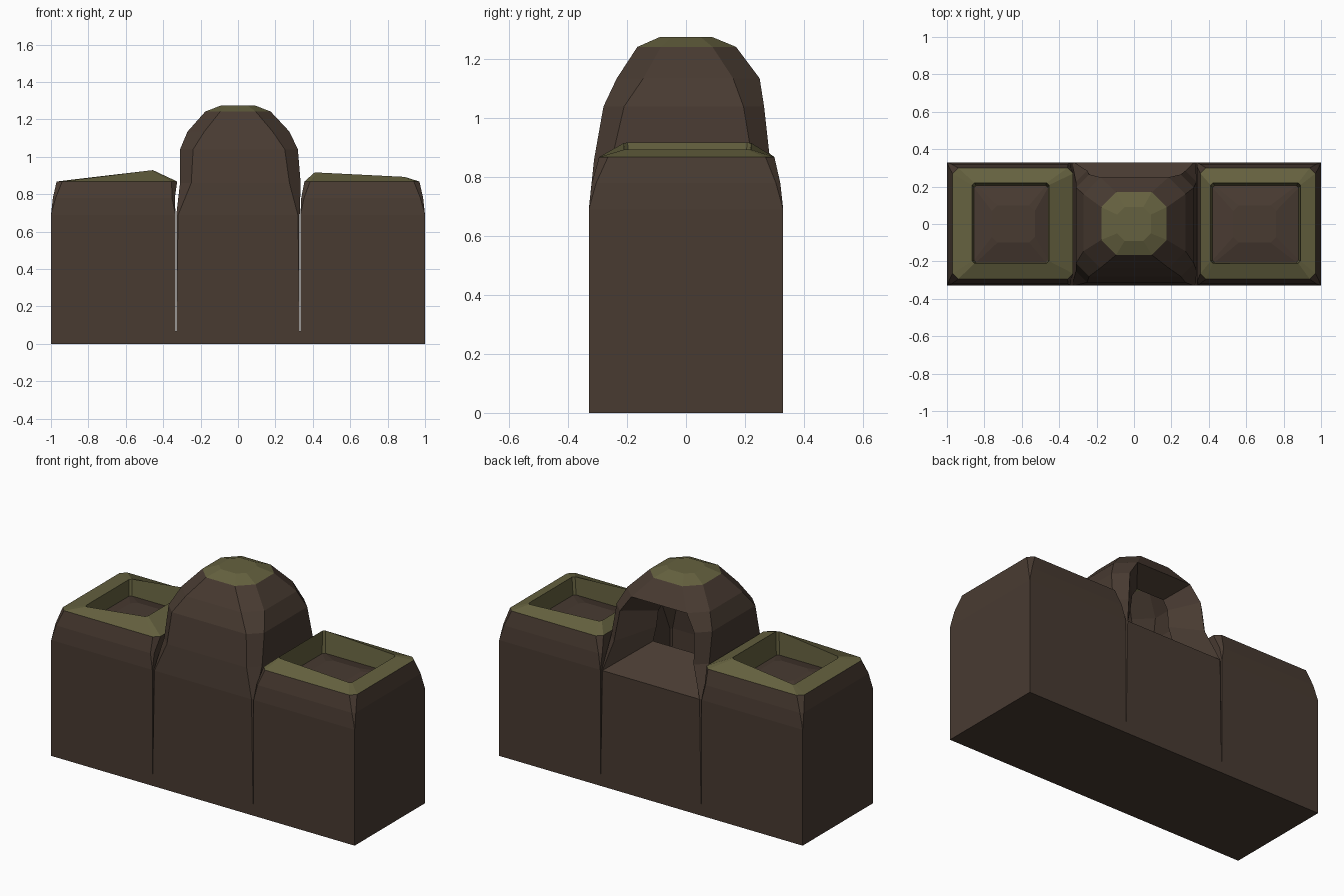
import bpy, bmesh

if "Cube" in bpy.data.objects:
    bpy.data.objects.remove(bpy.data.objects["Cube"])


def material(name, rgb):
    m = bpy.data.materials.new(name)
    m.diffuse_color = (*rgb, 1)
    m.use_nodes = True
    m.node_tree.nodes["Principled BSDF"].inputs["Base Color"].default_value = m.diffuse_color
    return m


earth = material("dark_earth", (0.065, 0.043, 0.031))
moss = material("moss_green", (0.13, 0.12, 0.05))


def ring(bm, x0, x1, y0, y1, c, za, zb=None):
    """Chamfered rectangle; height runs from za at x0 to zb at x1."""
    zb = za if zb is None else zb
    pts = [(x1, y0 + c), (x1, y1 - c), (x1 - c, y1), (x0 + c, y1),
           (x0, y1 - c), (x0, y0 + c), (x0 + c, y0), (x1 - c, y0)]
    return [bm.verts.new((x, y, za + (zb - za) * (x - x0) / (x1 - x0))) for x, y in pts]


def loft(bm, rings, green, skip=()):
    bm.faces.new(rings[0][::-1])
    for k, (a, b) in enumerate(zip(rings, rings[1:])):
        for i in range(8):
            if (k, i) in skip:
                continue
            j = (i + 1) % 8
            f = bm.faces.new((a[i], a[j], b[j], b[i]))
            f.material_index = int(k in green)


def finish(bm, name):
    bmesh.ops.remove_doubles(bm, verts=bm.verts, dist=0.0005)
    bmesh.ops.recalc_face_normals(bm, faces=bm.faces)
    me = bpy.data.meshes.new(name)
    bm.to_mesh(me)
    bm.free()
    me.materials.append(earth)
    me.materials.append(moss)
    ob = bpy.data.objects.new(name, me)
    bpy.context.collection.objects.link(ob)


# solid foot below the grooves
bm = bmesh.new()
foot = [ring(bm, -1, 1, -.33, .33, 0, z) for z in (0, .07)]
loft(bm, foot, ())
bm.faces.new(foot[-1])
finish(bm, "foot_block")

# central domed column with a niche in the back
bm = bmesh.new()
sections = [(-.33, .33, -.33, .33, 0, .07), (-.33, .33, -.33, .33, .01, .69),
            (-.31, .335, -.312, .285, .06, .86), (-.31, .32, -.28, .265, .07, 1.04),
            (-.27, .275, -.235, .25, .09, 1.135), (-.175, .175, -.165, .17, .08, 1.242),
            (-.09, .09, -.09, .09, .04, 1.275)]
dome = [ring(bm, *s) for s in sections]
loft(bm, dome, {5}, skip={(1, 2), (2, 2), (3, 2)})
bm.faces.new(dome[-1]).material_index = 1
# niche walls taper inwards and stay open at the far end
rim = [dome[k][2] for k in range(1, 5)] + [dome[k][3] for k in range(4, 0, -1)]
inner = [bm.verts.new((v.co.x * .5 - .02, .11,
                       .83 + (v.co.z - .69) * .55)) for v in rim]
for i in range(8):
    j = (i + 1) % 8
    bm.faces.new((rim[i], rim[j], inner[j], inner[i]))
finish(bm, "dome_column")

# side columns with a raised mossy rim around a sunken bed
for name, s, tilt in (("right_column", 1, 0.0), ("left_column", -1, 0.012)):
    bm = bmesh.new()

    def level(xa, xb, y0, y1, c, z, lift=0):
        xs = sorted((s * xa, s * xb))
        hi, lo = z + lift, z - lift
        return ring(bm, xs[0], xs[1], y0, y1, c, *((hi, lo) if s > 0 else (lo, hi)))

    near = .355 if s > 0 else .325
    col = [level(.334, 1, -.33, .33, 0, .07),
           level(.334, 1, -.33, .33, 0, .69),
           level(.338, .99, -.32, .32, .015, .78),
           level(near, .97, -.295, .30, .03, .868),
           level(.41 if s > 0 else .455, .89 if s > 0 else .865, -.21, .22, .012,
                 .905, .012 + tilt),
           level(.42 if s > 0 else .46, .88 if s > 0 else .855, -.205, .205, .012, .79),
           level(.53, .76, -.1, .1, .03, .82)]
    loft(bm, col, {3, 4})
    bm.faces.new(col[-1])
    finish(bm, name)
